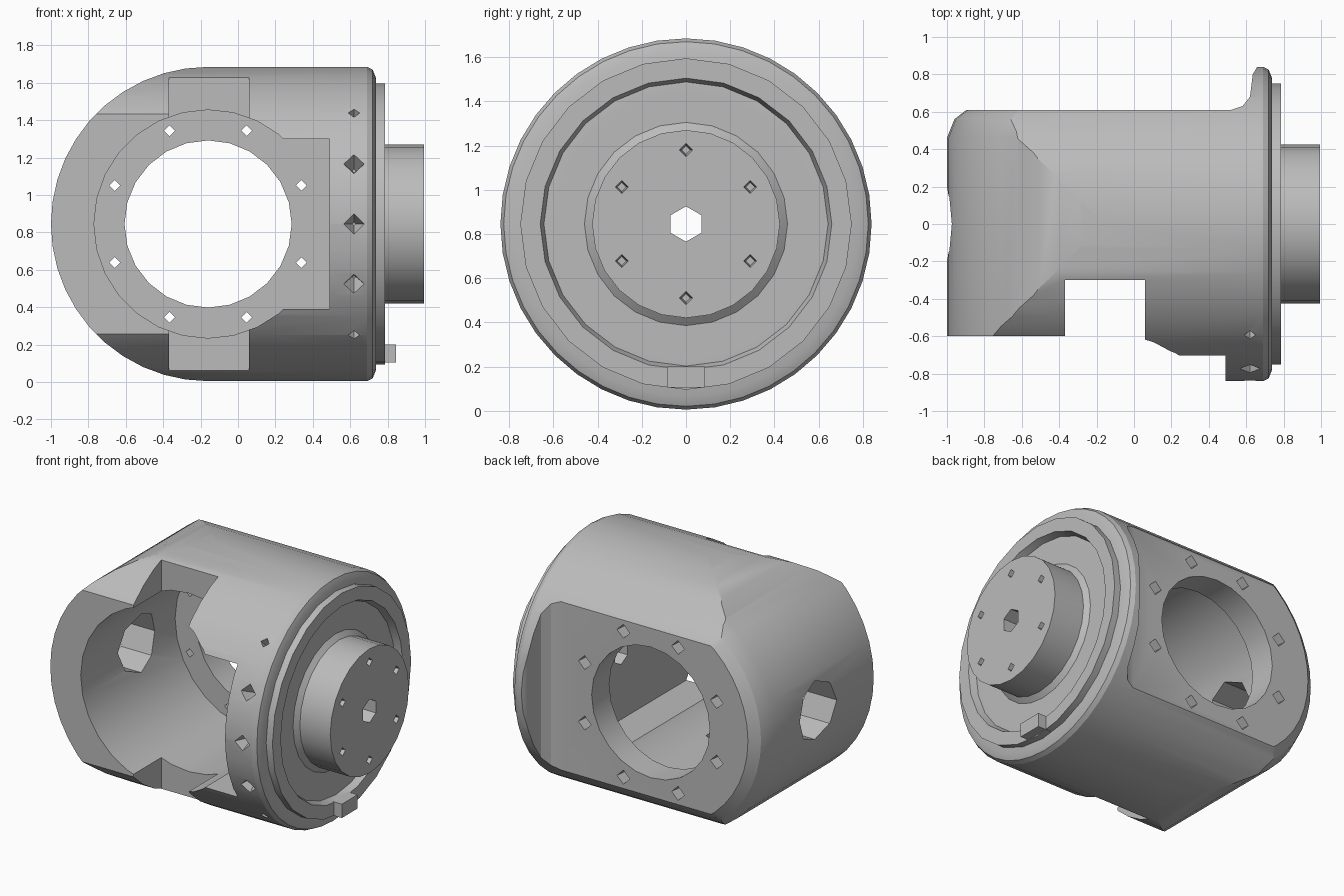
import bpy, bmesh, math
from mathutils import Matrix, Vector

old = bpy.data.objects.get("Cube")
if old:
    bpy.data.objects.remove(old, do_unlink=True)

AXIS_Z = 0.845      # height of the main axis
BORE_X = -0.16      # centre of the cross bore
R = 0.84            # outer radius
TO_X = Matrix.Rotation(math.pi / 2, 4, 'Y')     # z axis -> x axis
TO_Y = Matrix.Rotation(-math.pi / 2, 4, 'X')    # z axis -> y axis

grey = bpy.data.materials.new("cast grey")
grey.use_nodes = True
grey.diffuse_color = (0.5, 0.5, 0.5, 1)
grey.node_tree.nodes["Principled BSDF"].inputs["Base Color"].default_value = (0.5, 0.5, 0.5, 1)


def make(name, bm):
    bmesh.ops.recalc_face_normals(bm, faces=bm.faces)
    mesh = bpy.data.meshes.new(name)
    bm.to_mesh(mesh)
    bm.free()
    mesh.materials.append(grey)
    obj = bpy.data.objects.new(name, mesh)
    bpy.context.collection.objects.link(obj)
    return obj


def loft(name, loops, closed=False):
    """Skin rings of points, capping the ends unless closed."""
    bm = bmesh.new()
    rings = [[bm.verts.new(p) for p in loop] for loop in loops]
    n = len(rings[0])
    pairs = list(zip(rings, rings[1:]))
    if closed:
        pairs.append((rings[-1], rings[0]))
    else:
        bm.faces.new(rings[0])
        bm.faces.new(rings[-1])
    for a, b in pairs:
        for i in range(n):
            j = (i + 1) % n
            bm.faces.new((a[i], a[j], b[j], b[i]))
    return make(name, bm)


def lathe_x(name, profile, sides, closed=False):
    """Revolve (x, radius) pairs about the main axis."""
    turn = [2 * math.pi * i / sides for i in range(sides)]
    return loft(name, [[(x, r * math.sin(a), AXIS_Z + r * math.cos(a)) for a in turn]
                       for x, r in profile], closed)


def rod(start, direction, r1, r2, length, sides):
    """Cylinder or cone from a start point along a direction."""
    bm = bmesh.new()
    d = Vector(direction)
    turn = d.to_track_quat('Z', 'Y').to_matrix().to_4x4()
    place = Matrix.Translation(Vector(start) + d * length / 2) @ turn
    bmesh.ops.create_cone(bm, cap_ends=True, segments=sides, radius1=r1, radius2=r2,
                          depth=length, matrix=place)
    return make("cutter", bm)


def box(name, lo, hi):
    bm = bmesh.new()
    size = [b - a for a, b in zip(lo, hi)]
    mid = [(a + b) / 2 for a, b in zip(lo, hi)]
    bmesh.ops.create_cube(bm, size=1, matrix=Matrix.Translation(mid) @ Matrix.Diagonal((*size, 1)))
    return make(name, bm)


def boolean(obj, cutter, mode='DIFFERENCE'):
    mod = obj.modifiers.new("cut", 'BOOLEAN')
    mod.operation, mod.solver, mod.object = mode, 'EXACT', cutter
    bpy.context.view_layer.objects.active = obj
    bpy.ops.object.modifier_apply(modifier=mod.name)
    bpy.data.objects.remove(cutter, do_unlink=True)


def around_bore(angle, radius, y):
    return (BORE_X + radius * math.cos(angle), y, AXIS_Z + radius * math.sin(angle))


# Housing: a barrel along x with a softened right rim
housing = lathe_x("housing", [(-1.1, R), (0.69, R), (0.72, 0.825), (0.738, 0.78), (0.738, 0.6)], 40)

# Rounded left end, chamfered towards the back
def outline(y, r):
    arc = [math.pi / 2 + math.pi * i / 22 for i in range(23)]
    pts = [around_bore(a, r, y) for a in arc]
    return [(1.1, y, AXIS_Z + r + 0.002)] + pts + [(1.1, y, AXIS_Z - r - 0.002)]

boolean(housing, loft("cutter", [outline(-1, R), outline(0.46, R), outline(0.56, 0.80),
                                 outline(0.63, 0.71), outline(1, 0.71)]), 'INTERSECT')

# Flat back that sweeps up into the rim flange
back = [(-1.3, 0.61), (0.52, 0.61), (0.58, 0.63), (0.62, 0.68), (0.635, 0.8), (0.67, 0.86), (0.67, 1), (-1.3, 1)]
boolean(housing, loft("cutter", [[(x, y, z) for x, y in back] for z in (-0.2, 2)]))

# Flat front, cross notch, stepped bore and square pocket
boolean(housing, box("cutter", (-1.3, -1, -0.2), (-0.3, -0.6, 2)))
boolean(housing, box("cutter", (-0.37, -1, -0.2), (0.06, -0.3, 2)))
boolean(housing, rod((BORE_X, -1, AXIS_Z), (0, 1, 0), 0.61, 0.61, 1.42, 28))
boolean(housing, box("cutter", (BORE_X, -1, AXIS_Z - 0.455), (0.49, 0.419, AXIS_Z + 0.455)))
boolean(housing, rod((BORE_X, 0, AXIS_Z), (0, 1, 0), 0.447, 0.447, 1, 24))

# Side opening and shaft hole
boolean(housing, rod((-1.2, 0, AXIS_Z), (1, 0, 0), 0.2, 0.2, 0.7, 8))
boolean(housing, rod((0.3, 0, AXIS_Z), (1, 0, 0), 0.08, 0.08, 1, 6))

# Screw holes around the bore
for i in range(8):
    a = math.pi * (i + 0.5) / 4
    boolean(housing, rod(around_bore(a, 0.54, 0.63), (0, -1, 0), 0.05, 0.02, 0.3, 4))

# Pits around the front of the rim
for i in range(-2, 3):
    a = math.pi * i / 8
    d = Vector((0, math.cos(a), -math.sin(a)))
    start = Vector((0.62, 0, AXIS_Z)) - d * 0.86
    size = 0.065 if abs(i) < 2 else 0.035
    boolean(housing, rod(start, d, size, 0.01, 0.12, 4))

# Raised ring on the right end
ring = lathe_x("end_ring", [(0.73, 0.75), (0.785, 0.75), (0.785, 0.66), (0.73, 0.64)], 24, True)

# Output hub with a flared foot, centre hole and six screw pits
hub = lathe_x("output_hub", [(0.73, 0.47), (0.765, 0.425), (0.995, 0.425)], 24)
boolean(hub, rod((0.6, 0, AXIS_Z), (1, 0, 0), 0.08, 0.08, 0.6, 6))
for i in range(6):
    a = math.pi * (i + 0.5) / 3
    spot = (1.01, 0.335 * math.cos(a), AXIS_Z + 0.335 * math.sin(a))
    boolean(hub, rod(spot, (-1, 0, 0), 0.032, 0.02, 0.08, 4))

# Locating key at the bottom of the ring
key = box("locating_key", (0.73, -0.085, 0.105), (0.845, 0.085, 0.2))

# Smooth barrels with crisp edges
for obj in (housing, ring, hub):
    bpy.ops.object.select_all(action='DESELECT')
    obj.select_set(True)
    bpy.context.view_layer.objects.active = obj
    bpy.ops.object.shade_smooth_by_angle(angle=math.radians(25))
